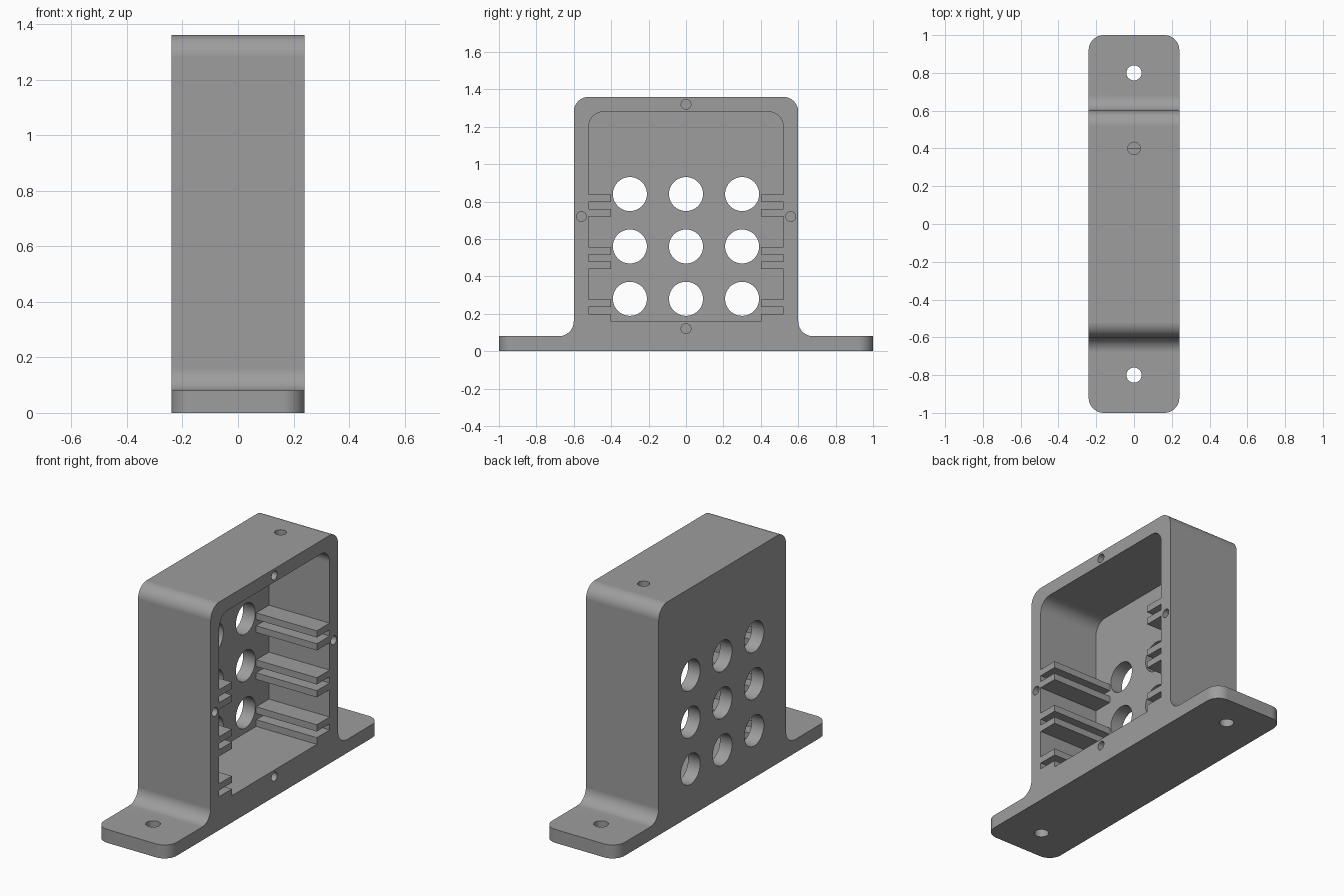
import bpy, bmesh
from math import radians, cos, sin, pi
from mathutils import Vector

if "Cube" in bpy.data.objects:
    bpy.data.objects.remove(bpy.data.objects["Cube"])

grey = bpy.data.materials.new("mid grey")
grey.diffuse_color = (0.34, 0.34, 0.34, 1)
grey.use_nodes = True
grey.node_tree.nodes["Principled BSDF"].inputs["Base Color"].default_value = grey.diffuse_color


def arc(cu, cv, r, a0, a1, n=10):
    """Points on a circular arc, angles in degrees."""
    return [(cu + r * cos(radians(a0 + (a1 - a0) * i / n)),
             cv + r * sin(radians(a0 + (a1 - a0) * i / n))) for i in range(n + 1)]


def mirrored(half):
    """Close a half outline by mirroring it across the first axis."""
    return half + [(-u, v) for u, v in reversed(half)]


def prism(name, outline, lo, hi, axis):
    """Extrude an outline along x (outline in y,z) or z (outline in x,y)."""
    def place(u, v, w):
        return (w, u, v) if axis == "x" else (u, v, w)
    bm = bmesh.new()
    bottom = bm.faces.new([bm.verts.new(place(u, v, lo)) for u, v in outline])
    ext = bmesh.ops.extrude_face_region(bm, geom=[bottom])
    shift = Vector(place(0, 0, hi - lo))
    bmesh.ops.translate(bm, vec=shift,
                        verts=[g for g in ext["geom"] if isinstance(g, bmesh.types.BMVert)])
    bmesh.ops.recalc_face_normals(bm, faces=bm.faces)
    mesh = bpy.data.meshes.new(name)
    bm.to_mesh(mesh)
    bm.free()
    mesh.materials.append(grey)
    obj = bpy.data.objects.new(name, mesh)
    bpy.context.collection.objects.link(obj)
    return obj


def combine(target, tool, operation):
    """Apply a boolean and remove the helper."""
    mod = target.modifiers.new("cut", "BOOLEAN")
    mod.operation, mod.solver, mod.object = operation, "EXACT", tool
    bpy.context.view_layer.objects.active = target
    bpy.ops.object.modifier_apply(modifier=mod.name)
    bpy.data.objects.remove(tool, do_unlink=True)


def drill(target, u, v, r, lo, hi, axis, n=40):
    circle = [(u + r * cos(2 * pi * i / n), v + r * sin(2 * pi * i / n)) for i in range(n)]
    combine(target, prism("drill", circle, lo, hi, axis), "DIFFERENCE")


# Housing silhouette: foot flanges, fillets and rounded top
half = [(1.0, 0.0), (1.0, 0.08)] + arc(0.68, 0.16, 0.08, 270, 180) + arc(0.52, 1.28, 0.08, 0, 90)
housing = prism("housing", mirrored(half), -0.24, 0.24, "x")

# Rounded flange ends
half = arc(0.16, -0.92, 0.08, -90, 0) + arc(0.16, 0.92, 0.08, 0, 90)
combine(housing, prism("flange_outline", mirrored(half), -0.1, 1.5, "z"), "INTERSECT")

# Open cavity; its outline leaves three pairs of card-guide rails on each side
half = []
for base in (0.16, 0.44, 0.72):
    if base > 0.16:
        half.append((0.52, base))
    half += [(0.40, base), (0.40, base + 0.04), (0.52, base + 0.04),
             (0.52, base + 0.077), (0.40, base + 0.077),
             (0.40, base + 0.117), (0.52, base + 0.117)]
half += arc(0.44, 1.20, 0.08, 0, 90)
combine(housing, prism("cavity", mirrored(half), -0.16, 0.3, "x"), "DIFFERENCE")

# Grid of round openings through the closed wall
for y in (-0.3, 0, 0.3):
    for z in (0.28, 0.56, 0.84):
        drill(housing, y, z, 0.091, -0.3, -0.1, "x", 48)

# Mounting holes in the flanges and cable hole in the roof
for y in (-0.8, 0.8):
    drill(housing, 0, y, 0.04, -0.1, 0.2, "z")
drill(housing, 0, 0.4, 0.033, 1.24, 1.4, "z")

# Blind screw holes around the open rim
for y, z in ((0, 1.32), (-0.56, 0.72), (0.56, 0.72), (0, 0.12)):
    drill(housing, y, z, 0.026, -0.06, 0.3, "x", 32)

# Smooth rounds, crisp edges
bpy.ops.object.select_all(action="DESELECT")
housing.select_set(True)
bpy.context.view_layer.objects.active = housing
bpy.ops.object.shade_smooth_by_angle(angle=radians(30))
weighted = housing.modifiers.new("weighted normals", "WEIGHTED_NORMAL")
weighted.keep_sharp = True
